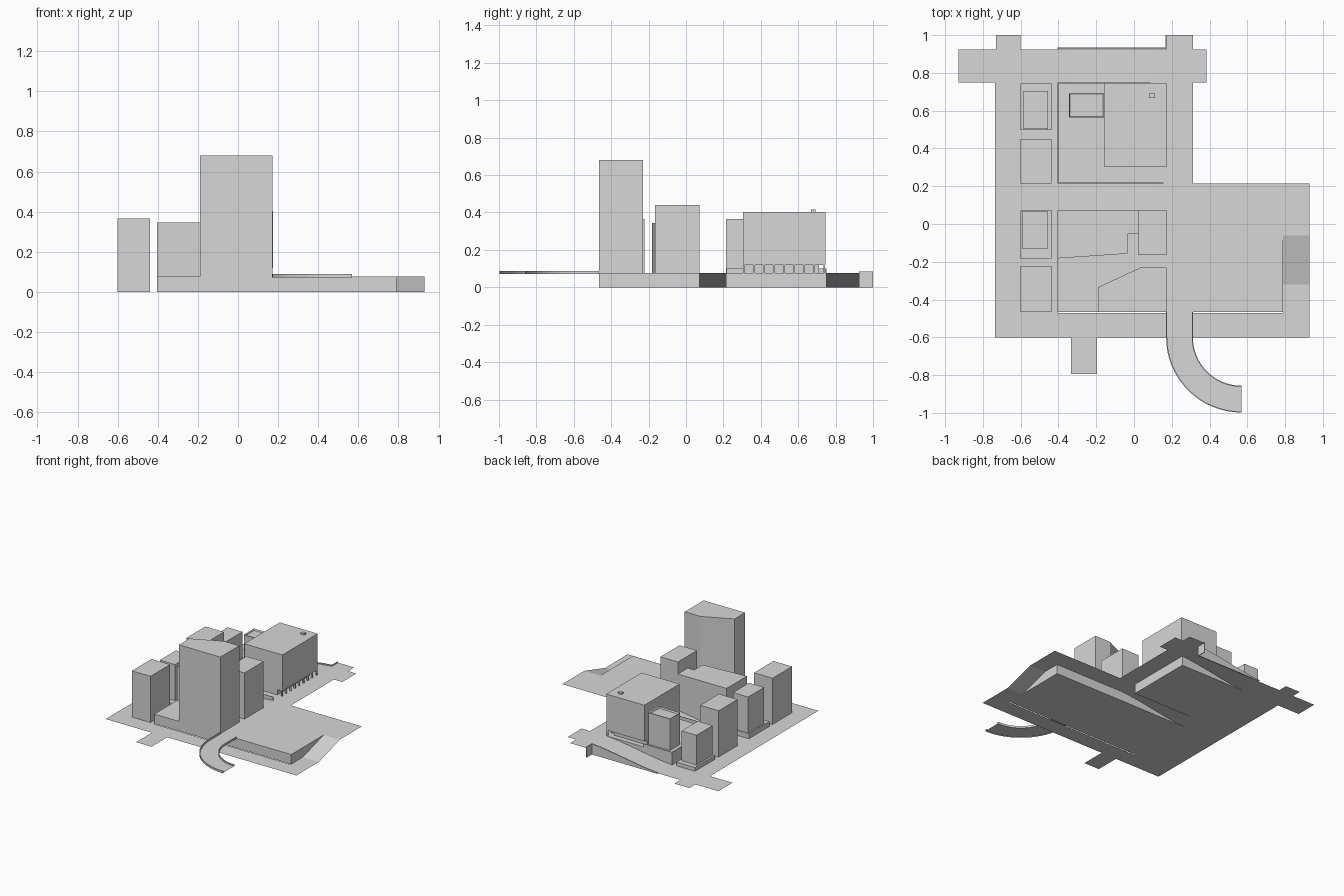
import bpy, bmesh, math

cube = bpy.data.objects.get("Cube")
if cube:
    bpy.data.objects.remove(cube, do_unlink=True)

# One plain grey for the whole massing model
grey = bpy.data.materials.new("plain_grey")
grey.use_nodes = True
COLOUR = (0.68, 0.68, 0.68, 1)
grey.diffuse_color = COLOUR
grey.node_tree.nodes["Principled BSDF"].inputs["Base Color"].default_value = COLOUR

DECK = 0.076          # upper street level
WEST, EAST = -0.405, 0.172   # extent of the stepped city blocks


def finish(name, bm, closed=True):
    if closed:
        bmesh.ops.recalc_face_normals(bm, faces=bm.faces)
    mesh = bpy.data.meshes.new(name)
    bm.to_mesh(mesh)
    bm.free()
    mesh.materials.append(grey)
    obj = bpy.data.objects.new(name, mesh)
    bpy.context.collection.objects.link(obj)
    return obj


def prism(name, outline, z0, z1):
    """Extrude a plan outline from z0 to z1."""
    bm = bmesh.new()
    face = bm.faces.new([bm.verts.new((x, y, z0)) for x, y in outline])
    up = bmesh.ops.extrude_face_region(bm, geom=[face])["geom"]
    for v in up:
        if isinstance(v, bmesh.types.BMVert):
            v.co.z = z1
    return finish(name, bm)


def box(name, x0, x1, y0, y1, z0, z1):
    return prism(name, [(x0, y0), (x1, y0), (x1, y1), (x0, y1)], z0, z1)


def strip(name, left, right):
    """Thin upward-facing sheet between two 3D paths."""
    bm = bmesh.new()
    a = [bm.verts.new(p) for p in left]
    b = [bm.verts.new(p) for p in right]
    for i in range(len(a) - 1):
        bm.faces.new((a[i], b[i], b[i + 1], a[i + 1]))
    bmesh.ops.recalc_face_normals(bm, faces=bm.faces)
    if sum(f.normal.z for f in bm.faces) < 0:
        bmesh.ops.reverse_faces(bm, faces=bm.faces)
    return finish(name, bm, closed=False)


def sheet(name, x0, x1, y0, y1, z=0):
    return strip(name, [(x0, y0, z), (x0, y1, z)], [(x1, y0, z), (x1, y1, z)])


def rise(x):
    """Height of the cross streets climbing eastward, eased at both ends."""
    t = min(max((x - WEST) / (EAST - WEST), 0), 1)
    return DECK * (0.5 * t + 0.5 * t * t * (3 - 2 * t))


climb = [WEST + (EAST - WEST) * i / 8 for i in range(9)]

# Low streets
sheet("west_ground", -0.735, WEST, -0.47, 0.925)
sheet("front_street", -0.735, 0.93, -0.6, -0.47)
sheet("front_stub", -0.333, -0.197, -0.795, -0.6)
sheet("west_stub", -0.93, -0.735, 0.75, 0.925)
sheet("northwest_stub", -0.73, -0.6, 0.925, 1.0)

# Climbing cross streets
for name, y0, y1 in (("middle_ramp", 0.073, 0.215), ("north_ramp", 0.75, 0.925)):
    strip(name, [(x, y0, rise(x)) for x in climb], [(x, y1, rise(x)) for x in climb])

# Upper streets
sheet("upper_street", EAST, 0.312, 0.073, 1.0, DECK)
sheet("upper_east_street", 0.312, 0.93, 0.073, 0.215, DECK)
sheet("upper_north_stub", 0.312, 0.385, 0.75, 0.925, DECK)
east_path = [(-0.47, 0), (-0.32, 0), (-0.06, DECK), (0.073, DECK)]
strip("east_ramp", [(0.79, y, z) for y, z in east_path],
      [(0.93, y, z) for y, z in east_path])

# City block platforms
box("south_platform", WEST, 0.79, -0.465, 0.073, 0, DECK)
box("north_platform", WEST, EAST, 0.215, 0.75, 0, DECK)

# Low parapets on the north platform
box("south_parapet", WEST, 0.155, 0.215, 0.22, DECK, 0.1)
box("west_parapet", WEST, WEST + 0.005, 0.22, 0.745, DECK, 0.1)
box("north_parapet", WEST, -0.155, 0.745, 0.75, DECK, 0.1)

# Retaining wall along the north ramp
bm = bmesh.new()
profile = [(EAST, 0)] + [(x, rise(x) + 0.008) for x in reversed(climb)] + [(WEST, 0)]
wall = bm.faces.new([bm.verts.new((x, 0.926, z)) for x, z in profile])
moved = bmesh.ops.extrude_face_region(bm, geom=[wall])["geom"]
bmesh.ops.translate(bm, vec=(0, 0.008, 0),
                    verts=[g for g in moved if isinstance(g, bmesh.types.BMVert)])
finish("ramp_retaining_wall", bm)
box("stub_retaining_wall", EAST - 0.005, EAST, 0.93, 1.0, 0, DECK + 0.008)


# Curved flyover with kerbs
def sweep(radius, z):
    cx, cy = 0.568, -0.6
    pts = [(cx - radius, -0.465, z)]
    for i in range(17):
        a = math.pi + math.pi / 2 * i / 16
        pts.append((cx + radius * math.cos(a), cy + radius * math.sin(a), z))
    return pts


OUTER, INNER = 0.398, 0.256
strip("flyover_deck", sweep(OUTER, DECK), sweep(INNER, DECK))
for name, r0, r1 in (("outer_kerb", OUTER, OUTER - 0.006),
                     ("inner_kerb", INNER + 0.006, INNER)):
    ring = sweep(r0, 0) + sweep(r1, 0)[::-1]
    prism(name, [p[:2] for p in ring], 0.072, 0.088)

# West row of towers; two stand on low plinths
box("west_tower_front", -0.6, -0.438, -0.465, -0.222, 0, 0.365)
box("west_plinth_middle", -0.6, -0.438, -0.182, 0.073, 0, 0.04)
box("west_tower_middle", -0.59, -0.458, -0.132, 0.068, 0.04, 0.325)
box("west_tower_rear", -0.6, -0.438, 0.215, 0.45, 0, 0.365)
box("west_plinth_back", -0.6, -0.438, 0.498, 0.745, 0, 0.03)
box("west_tower_back", -0.585, -0.455, 0.503, 0.705, 0.03, 0.265)

# Buildings on the south platform
prism("tall_tower", [(-0.19, -0.465), (EAST, -0.465), (EAST, -0.23),
                     (0.035, -0.23), (-0.19, -0.335)], DECK, 0.68)
prism("long_building", [(WEST, -0.182), (-0.035, -0.157), (-0.035, -0.052),
                        (0.02, -0.052), (0.02, 0.073), (WEST, 0.073)], DECK, 0.345)
box("corner_building", 0.02, EAST, -0.165, 0.073, DECK, 0.44)

# Main hall raised over an arcade
box("hall", -0.158, 0.174, 0.305, 0.745, 0.118, 0.403)
box("hall_ground_floor", -0.158, 0.13, 0.305, 0.71, DECK, 0.118)
for i in range(9):
    y = 0.305 + i * 0.0538
    box("arcade_column", 0.16, EAST, y, y + 0.009, DECK, 0.118)
box("roof_vent", 0.08, 0.11, 0.668, 0.692, 0.403, 0.415)

# Annex with a rimmed roof
annex = box("annex", -0.345, -0.158, 0.565, 0.692, DECK, 0.325)
bm = bmesh.new()
bm.from_mesh(annex.data)
bm.faces.ensure_lookup_table()
roof = max(bm.faces, key=lambda f: f.calc_center_median().z)
bmesh.ops.inset_region(bm, faces=[roof], thickness=0.007)
bmesh.ops.translate(bm, verts=roof.verts, vec=(0, 0, -0.012))
bm.to_mesh(annex.data)
bm.free()
